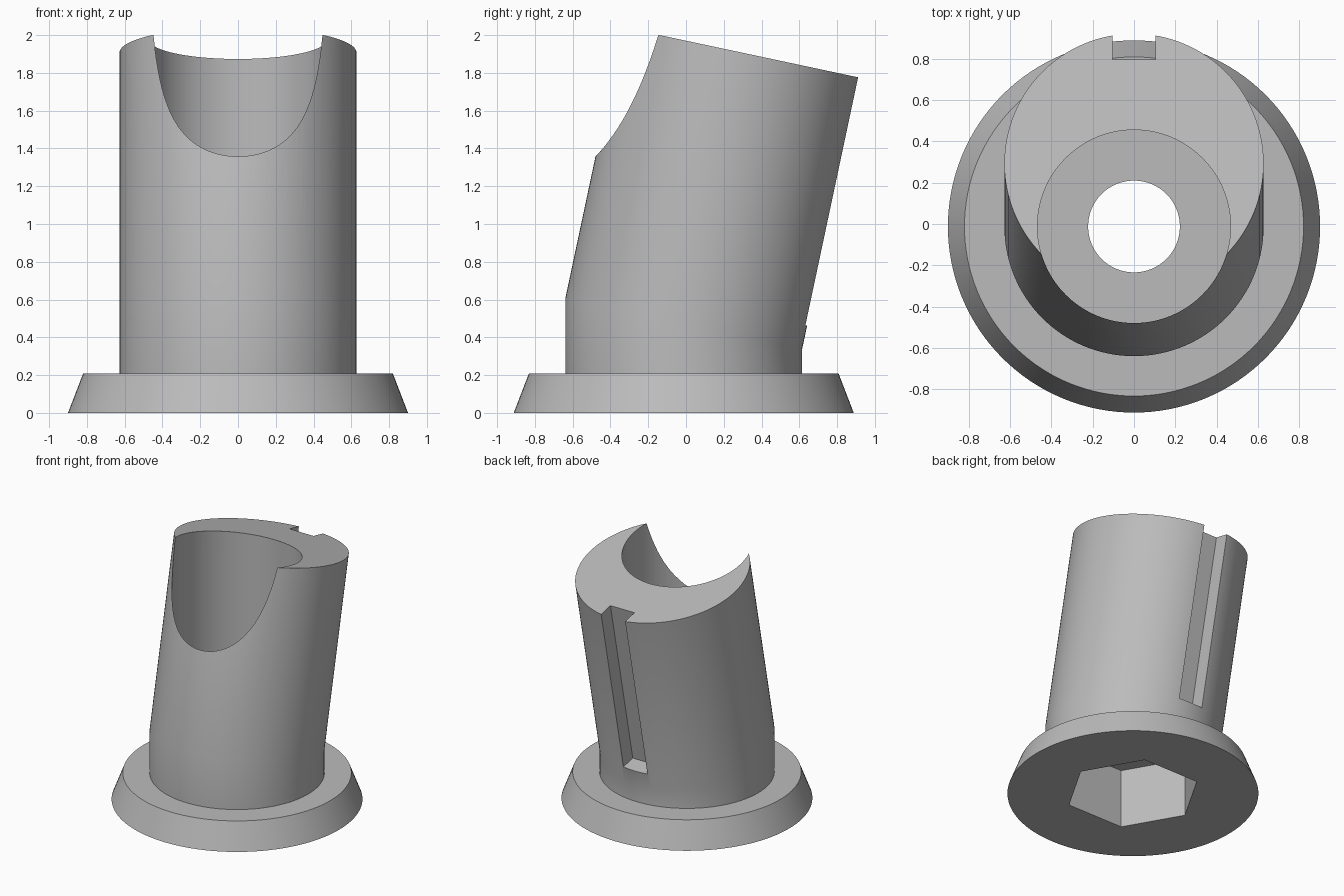
import bpy
import bmesh
import math
from mathutils import Matrix, Vector

if "Cube" in bpy.data.objects:
    bpy.data.objects.remove(bpy.data.objects["Cube"], do_unlink=True)

CY = -0.012                    # y of the vertical axis
TILT = math.radians(12)        # lean of the upper tube towards the back
R = 0.627                      # tube radius
SEGS = 128
ELBOW = Vector((0, CY, 0.472))
AXIS = Vector((0, math.sin(TILT), math.cos(TILT)))
LENGTH = 1.468                 # leaning tube length

grey = bpy.data.materials.new("light_grey")
grey.use_nodes = True
colour = (0.5, 0.5, 0.5, 1)
grey.diffuse_color = colour
grey.node_tree.nodes["Principled BSDF"].inputs["Base Color"].default_value = colour


def add_object(name, bm):
    bmesh.ops.recalc_face_normals(bm, faces=bm.faces)
    mesh = bpy.data.meshes.new(name)
    bm.to_mesh(mesh)
    bm.free()
    mesh.materials.append(grey)
    obj = bpy.data.objects.new(name, mesh)
    bpy.context.collection.objects.link(obj)
    return obj


def prism(name, radius, z0, z1, sides, turn=0.0):
    bm = bmesh.new()
    bmesh.ops.create_cone(
        bm, cap_ends=True, segments=sides, radius1=radius, radius2=radius, depth=z1 - z0,
        matrix=Matrix.Translation((0, CY, (z0 + z1) / 2)) @ Matrix.Rotation(turn, 4, "Z"))
    return add_object(name, bm)


def circle(radius, z):
    angles = [2 * math.pi * i / SEGS for i in range(SEGS)]
    return [Vector((radius * math.cos(a), CY + radius * math.sin(a), z)) for a in angles]


# Flared base, upright collar and leaning tube, lofted through rings
elbow = circle(R, ELBOW.z)
for p in elbow:
    p.z -= (p.y - CY) * math.tan(TILT)
top = [p + AXIS * LENGTH for p in elbow]
bm = bmesh.new()
rings = [[bm.verts.new(p) for p in ring]
         for ring in (circle(0.9, 0), circle(0.82, 0.208), circle(R, 0.208), elbow, top)]
for low, high in zip(rings, rings[1:]):
    for i in range(SEGS):
        j = (i + 1) % SEGS
        bm.faces.new((low[i], low[j], high[j], high[i]))
bm.faces.new(rings[0])
bm.faces.new(rings[-1])
holder = add_object("leaning_tube_holder", bm)

# Cutters: vertical bore, through hole, hexagonal pocket
cutters = [
    prism("bore_cutter", 0.467, 0.66, 2.3, SEGS),
    prism("hole_cutter", 0.222, 0.3, 0.9, 64),
    prism("hex_pocket_cutter", 0.487, -0.2, 0.465, 6, math.radians(30)),
]

# Cutter: keyway along the back of the leaning tube
bm = bmesh.new()
start, end, inner, outer = 0.125, LENGTH + 0.2, 0.513, 0.85
bmesh.ops.create_cube(
    bm, size=1,
    matrix=Matrix.Translation(ELBOW) @ Matrix.Rotation(-TILT, 4, "X")
    @ Matrix.Translation((0, (inner + outer) / 2, (start + end) / 2))
    @ Matrix.Diagonal((0.21, outer - inner, end - start, 1)))
cutters.append(add_object("keyway_cutter", bm))

# Cut everything out and remove the cutters
bpy.ops.object.select_all(action="DESELECT")
bpy.context.view_layer.objects.active = holder
holder.select_set(True)
for cutter in cutters:
    cutter.hide_render = True
    mod = holder.modifiers.new(cutter.name, "BOOLEAN")
    mod.operation = "DIFFERENCE"
    mod.solver = "EXACT"
    mod.object = cutter
    bpy.ops.object.modifier_apply(modifier=mod.name)
    bpy.data.objects.remove(cutter, do_unlink=True)

bpy.ops.object.shade_smooth_by_angle(angle=math.radians(30))
